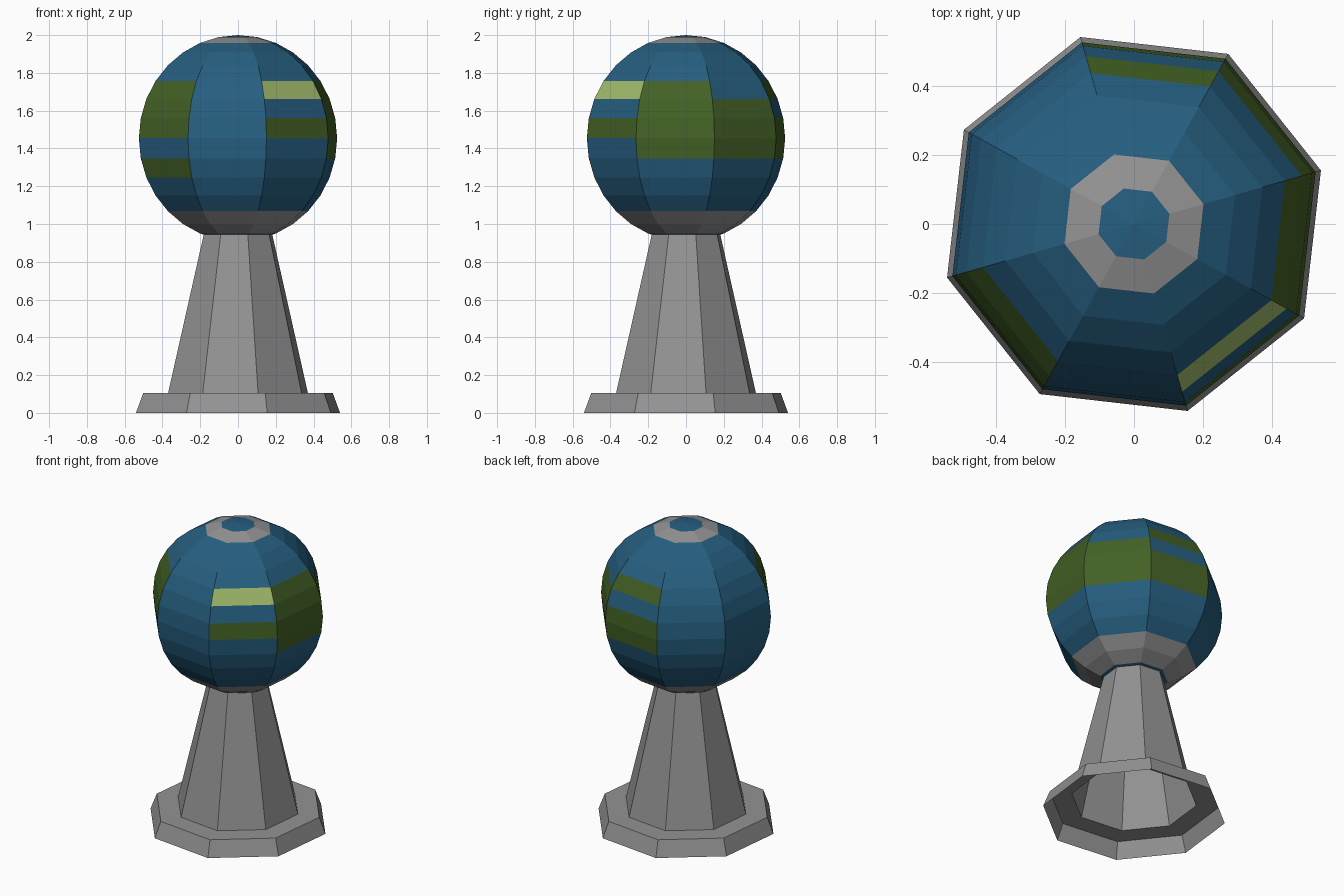
import bpy, bmesh, math

if "Cube" in bpy.data.objects:
    bpy.data.objects.remove(bpy.data.objects["Cube"])

SIDES = 8
TURN = math.radians(16)      # rotation of the octagon
R, CZ, RINGS = 0.546, 1.454, 16


def material(name, rgb):
    m = bpy.data.materials.new(name)
    m.diffuse_color = (*rgb, 1)
    m.use_nodes = True
    m.node_tree.nodes["Principled BSDF"].inputs["Base Color"].default_value = m.diffuse_color
    return m


stone = material("stone grey", (0.29, 0.29, 0.29))
ocean = material("ocean blue", (0.019, 0.113, 0.215))
land = material("land green", (0.056, 0.119, 0.018))
pale = material("pale green", (0.365, 0.50, 0.145))


def lathe(name, profile, mats, rule=None):
    """Spin an (r, z) profile, listed bottom to top, into an eight-sided shell."""
    bm = bmesh.new()
    rings = []
    for r, z in profile:
        if r < 1e-5:
            rings.append([bm.verts.new((0, 0, z))] * SIDES)
            continue
        angles = [TURN + i * math.tau / SIDES for i in range(SIDES)]
        rings.append([bm.verts.new((r * math.cos(a), r * math.sin(a), z)) for a in angles])
    for band, (lo, hi) in enumerate(zip(rings, rings[1:])):
        for s in range(SIDES):
            t = (s + 1) % SIDES
            corners = list(dict.fromkeys((lo[s], lo[t], hi[t], hi[s])))
            face = bm.faces.new(corners)
            if rule:
                face.material_index = rule(band, s)
    me = bpy.data.meshes.new(name)
    bm.to_mesh(me)
    bm.free()
    for m in mats:
        me.materials.append(m)
    ob = bpy.data.objects.new(name, me)
    bpy.context.collection.objects.link(ob)
    return ob


# Hollow pedestal: skirt, ledge and tapering column, open underneath
lathe("pedestal", [(0.562, 0), (0.522, 0.105), (0.385, 0.105), (0.187, 0.952)], [stone])

# Land bands per side, counted from the top pole
LAND = {0: (6, 7, 8), 1: (5, 7, 8), 4: (5, 6, 7, 9), 6: (7,), 7: (5, 6, 7, 8)}


def globe_colour(band, side):
    k = RINGS - 1 - band
    if k in (1, 12, 13):             # polar collars
        return 1
    if k == 5 and side == 6:         # highlighted land
        return 3
    return 2 if k in LAND.get(side, ()) else 0


# Globe with painted continents
profile = [(R * math.sin(math.pi * i / RINGS), CZ - R * math.cos(math.pi * i / RINGS))
           for i in range(RINGS + 1)]
lathe("globe", profile, [ocean, stone, land, pale], globe_colour)
